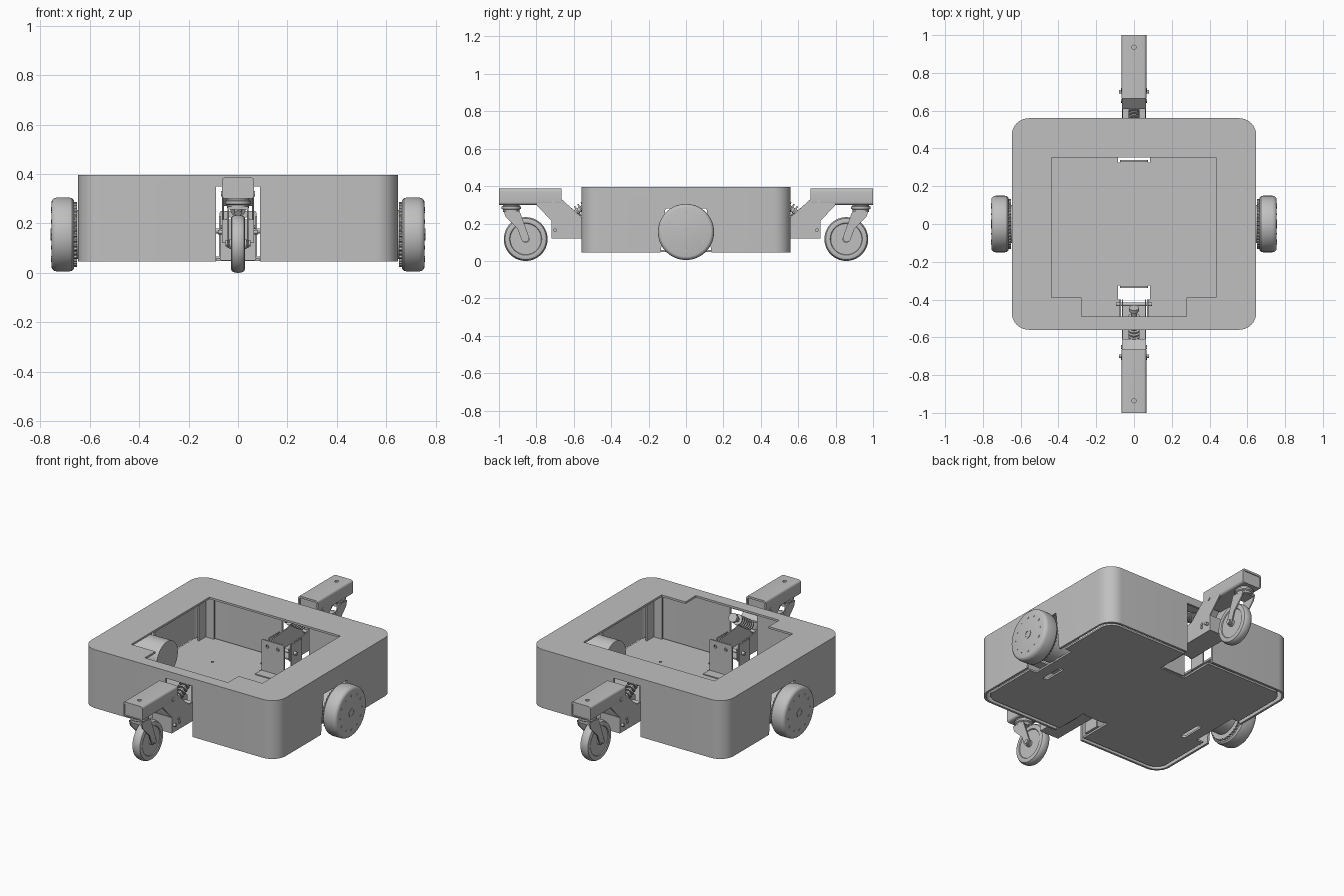
import bpy, bmesh, math
from mathutils import Vector

cube = bpy.data.objects.get("Cube")
if cube:
    bpy.data.objects.remove(cube, do_unlink=True)

grey = bpy.data.materials.new("plain grey")
grey.use_nodes = True
COL = (0.527, 0.527, 0.527, 1)
grey.diffuse_color = COL
grey.node_tree.nodes["Principled BSDF"].inputs["Base Color"].default_value = COL


def finish(name, bm, smooth=True):
    bmesh.ops.recalc_face_normals(bm, faces=bm.faces)
    me = bpy.data.meshes.new(name)
    bm.to_mesh(me)
    bm.free()
    me.materials.append(grey)
    ob = bpy.data.objects.new(name, me)
    bpy.context.collection.objects.link(ob)
    if smooth:
        shade(ob)
    return ob


def shade(ob):
    for o in bpy.context.selected_objects:
        o.select_set(False)
    bpy.context.view_layer.objects.active = ob
    ob.select_set(True)
    bpy.ops.object.shade_smooth_by_angle(angle=math.radians(32))


def place(axis, a, b, d):
    """Point from two in-plane coordinates and a depth along the axis."""
    return {"x": (d, a, b), "y": (a, d, b), "z": (a, b, d)}[axis]


def prism(name, pts, axis, lo, hi, smooth=True):
    bm = bmesh.new()
    ends = [[bm.verts.new(place(axis, a, b, d)) for a, b in pts] for d in (lo, hi)]
    for ring in ends:
        bm.faces.new(ring)
    for i in range(len(pts)):
        j = (i + 1) % len(pts)
        bm.faces.new((ends[0][i], ends[0][j], ends[1][j], ends[1][i]))
    return finish(name, bm, smooth)


def box(name, x0, x1, y0, y1, z0, z1):
    return prism(name, [(x0, y0), (x1, y0), (x1, y1), (x0, y1)], "z", z0, z1, False)


def rounded(w, h, r, steps=10):
    pts = []
    for k, (sx, sy) in enumerate(((1, 1), (-1, 1), (-1, -1), (1, -1))):
        for i in range(steps + 1):
            t = math.pi / 2 * (k + i / steps)
            pts.append((sx * (w - r) + r * math.cos(t), sy * (h - r) + r * math.sin(t)))
    return pts


def rod(name, p, q, r, sides=24):
    p, q = Vector(p), Vector(q)
    bm = bmesh.new()
    bmesh.ops.create_cone(bm, cap_ends=True, segments=sides, radius1=r, radius2=r,
                          depth=(q - p).length)
    turn = (q - p).to_track_quat("Z", "Y").to_matrix().to_4x4()
    bm.transform(turn)
    bmesh.ops.translate(bm, verts=bm.verts, vec=(p + q) / 2)
    return finish(name, bm)


def lathe(name, profile, centre, axis="x", sides=64):
    """Revolve (radius, offset) points about an axis through centre."""
    bm = bmesh.new()
    rings = []
    for r, d in profile:
        rings.append([bm.verts.new(Vector(centre) + Vector(place(
            axis, r * math.cos(i * math.tau / sides), r * math.sin(i * math.tau / sides), d)))
            for i in range(sides)])
    for a, b in zip(rings, rings[1:]):
        for i in range(sides):
            j = (i + 1) % sides
            bm.faces.new((a[i], a[j], b[j], b[i]))
    bm.faces.new(rings[0])
    bm.faces.new(rings[-1])
    return finish(name, bm)


def cut(ob, cutters):
    for c in cutters:
        c.hide_render = True
        m = ob.modifiers.new("cut", "BOOLEAN")
        m.operation, m.object, m.solver = "DIFFERENCE", c, "EXACT"
        with bpy.context.temp_override(object=ob, active_object=ob):
            bpy.ops.object.modifier_apply(modifier=m.name)
        bpy.data.objects.remove(c, do_unlink=True)
    shade(ob)


# Hollow body with an open top, caster slots and wheel openings
shell = prism("body_shell", rounded(0.647, 0.56, 0.09), "z", 0.045, 0.396)
hatch = [(-0.437, 0.353), (-0.437, -0.39), (-0.277, -0.39), (-0.277, -0.49),
         (0.277, -0.49), (0.277, -0.39), (0.435, -0.39), (0.435, 0.353)]
arch = [(-0.14, 0), (0.14, 0), (0.11, 0.28), (-0.11, 0.28)]
cut(shell, [
    prism("inner_cutter", rounded(0.634, 0.547, 0.078), "z", 0, 0.384),
    prism("hatch_cutter", hatch, "z", 0.3, 0.5),
    box("slot_cutter", -0.09, 0.09, -0.7, 0.7, 0, 0.35),
    prism("arch_cutter", arch, "x", -0.8, 0.8)])

# Floor plate with notches
floor = prism("floor_plate", rounded(0.615, 0.528, 0.07), "z", 0.047, 0.058)
cutters = []
for s in (1, -1):
    cutters.append(box("notch_cutter", -0.085, 0.085, *sorted((s * 0.325, s * 0.7)), 0, 0.1))
    cutters.append(box("wheel_notch_cutter", *sorted((s * 0.57, s * 0.7)), -0.15, 0.15, 0, 0.1))
    cutters.append(prism("slot_cutter", [(s * 0.49 + a, b - 0.1) for a, b in
                                         rounded(0.015, 0.075, 0.014, 5)], "z", 0, 0.1))
cut(floor, cutters)

# Corner posts and floor fixings
for sx in (1, -1):
    for sy in (1, -1):
        box("corner_post", *sorted((sx * 0.52, sx * 0.58)), *sorted((sy * 0.515, sy * 0.525)),
            0.058, 0.384)
        box("corner_post_side", *sorted((sx * 0.575, sx * 0.585)),
            *sorted((sy * 0.45, sy * 0.525)), 0.058, 0.384)
        rod("floor_bolt", (sx * 0.36, sy * 0.27, 0.056), (sx * 0.36, sy * 0.27, 0.062), 0.008)

# Drive wheels, toothed rings and motors
for s in (1, -1):
    c = (0, 0, 0.155)
    tyre = [(0.12, 0.662), (0.138, 0.664), (0.147, 0.672), (0.15, 0.685), (0.15, 0.732),
            (0.147, 0.745), (0.139, 0.753), (0.132, 0.755)]
    lathe("drive_wheel", [(r, s * d) for r, d in tyre], c)
    teeth = 160
    ring = [((0.132 if i % 4 < 2 else 0.126) * math.cos(i * math.tau / teeth),
             0.155 + (0.132 if i % 4 < 2 else 0.126) * math.sin(i * math.tau / teeth))
            for i in range(teeth)]
    prism("toothed_ring", ring, "x", s * 0.652, s * 0.664, False)
    rod("wheel_motor", (s * 0.47, 0, 0.155), (s * 0.655, 0, 0.155), 0.1, 48)
    lathe("hub_cap", [(0.025, s * 0.754), (0.025, s * 0.758), (0.018, s * 0.758),
                      (0.018, s * 0.7555)], c, sides=32)
    for i in range(12):
        t = i * math.tau / 12 + math.pi / 2
        big = i % 2 == 0
        y, z = 0.104 * math.cos(t), 0.155 + 0.104 * math.sin(t)
        rod("wheel_bolt", (s * 0.75, y, z), (s * 0.757, y, z), 0.008 if big else 0.004, 12)

# Swing arms with casters, one at each end
arm_side = [(0.665, 0.383), (0.99, 0.383), (1, 0.373), (1, 0.3), (0.8, 0.3), (0.72, 0.215),
            (0.72, 0.12), (0.41, 0.12), (0.4, 0.13), (0.4, 0.2), (0.43, 0.225),
            (0.56, 0.235), (0.665, 0.33)]
fork_side = [(0.975, 0.268), (0.89, 0.268), (0.838, 0.125), (0.845, 0.105), (0.865, 0.1),
             (0.88, 0.115), (0.9, 0.17), (0.965, 0.235)]
for s, end in ((-1, "front"), (1, "rear")):
    def side(pts):
        return [(s * y, z) for y, z in pts]

    def span(a, b):
        return sorted((s * a, s * b))

    # Arm channel and its lower web
    channel = [(a, 0.343 + b) for a, b in rounded(0.065, 0.043, 0.014, 5)]
    tube = prism(end + "_arm_channel", channel, "y", s * 0.665, s * 1.0)
    bore = [(a, 0.34 + b) for a, b in rounded(0.056, 0.034, 0.008, 5)]
    cut(tube, [prism("bore_cutter", bore, "y", s * 0.6, s * 0.675),
               prism("end_cutter", bore, "y", s * 0.995, s * 1.1),
               rod("bolt_hole", (0, s * 0.936, 0.36), (0, s * 0.936, 0.5), 0.011)])
    for sx in (1, -1):
        prism(end + "_arm_side", side(arm_side[4:] + [(0.665, 0.36), (0.8, 0.36)]),
              "x", sx * 0.057, sx * 0.064)
        for y, z, r in ((0.71, 0.32, 0.011), (0.65, 0.165, 0.009), (0.655, 0.185, 0.008)):
            rod(end + "_arm_bolt", (sx * 0.06, s * y, z), (sx * 0.069, s * y, z), r, 16)
        # Mounting bracket cheek
        box(end + "_mount_cheek", *sorted((sx * 0.07, sx * 0.077)), *span(0.4, 0.5), 0.058, 0.23)
        box(end + "_mount_foot", *sorted((sx * 0.07, sx * 0.13)), *span(0.4, 0.5), 0.058, 0.065)
    box(end + "_arm_web", -0.058, 0.058, *span(0.42, 0.72), 0.12, 0.128)
    box(end + "_arm_end_web", -0.058, 0.058, *span(0.712, 0.72), 0.12, 0.215)
    prism(end + "_arm_brace", side([(0.665, 0.33), (0.665, 0.32), (0.61, 0.27), (0.61, 0.28)]),
          "x", -0.058, 0.058)
    rod(end + "_cross_pin", (-0.08, s * 0.7, 0.165), (0.08, s * 0.7, 0.165), 0.009, 16)
    rod(end + "_pivot_pin", (-0.095, s * 0.425, 0.17), (0.095, s * 0.425, 0.17), 0.01, 16)

    # Spring damper
    a, b = Vector((0, s * 0.62, 0.24)), Vector((0, s * 0.46, 0.345))
    rod(end + "_damper", a, b, 0.014)
    for i in range(7):
        p = a.lerp(b, 0.12 + i * 0.11)
        rod(end + "_spring_coil", p, p + (b - a) * 0.045, 0.03)
    rod(end + "_damper_cap", b, b + (b - a) * 0.1, 0.026)

    # Upright stop plate
    stop = prism(end + "_stop_plate", [(x, 0.15 + z) for x, z in rounded(0.075, 0.1, 0.01, 4)],
                 "y", s * 0.328, s * 0.338)
    cut(stop, [rod("stop_hole", (sx * 0.035, s * 0.2, 0.215), (sx * 0.035, s * 0.4, 0.215), 0.01)
               for sx in (1, -1)])
    box(end + "_stop_foot", -0.075, 0.075, *span(0.27, 0.335), 0.058, 0.064)

    # Caster: swivel, fork and wheel
    swivel = [(0.045, 0.303), (0.045, 0.294), (0.052, 0.29), (0.052, 0.279),
              (0.044, 0.274), (0.044, 0.262)]
    lathe(end + "_caster_swivel", swivel, (0, s * 0.934, 0), "z", 40)
    box(end + "_fork_crown", -0.043, 0.043, *span(0.892, 0.972), 0.256, 0.268)
    for sx in (1, -1):
        prism(end + "_fork_leg", side(fork_side), "x", sx * 0.036, sx * 0.043)
    tread = [(0.02, 0.034), (0.02, 0.022), (0.083, 0.022), (0.086, 0.027),
             (0.1, 0.029), (0.11, 0.025), (0.115, 0.016), (0.117, 0.006)]
    lathe(end + "_caster_wheel", tread + [(r, -d) for r, d in reversed(tread)],
          (0, s * 0.857, 0.117))
    rod(end + "_caster_axle", (-0.05, s * 0.857, 0.12), (0.05, s * 0.857, 0.12), 0.013, 16)
